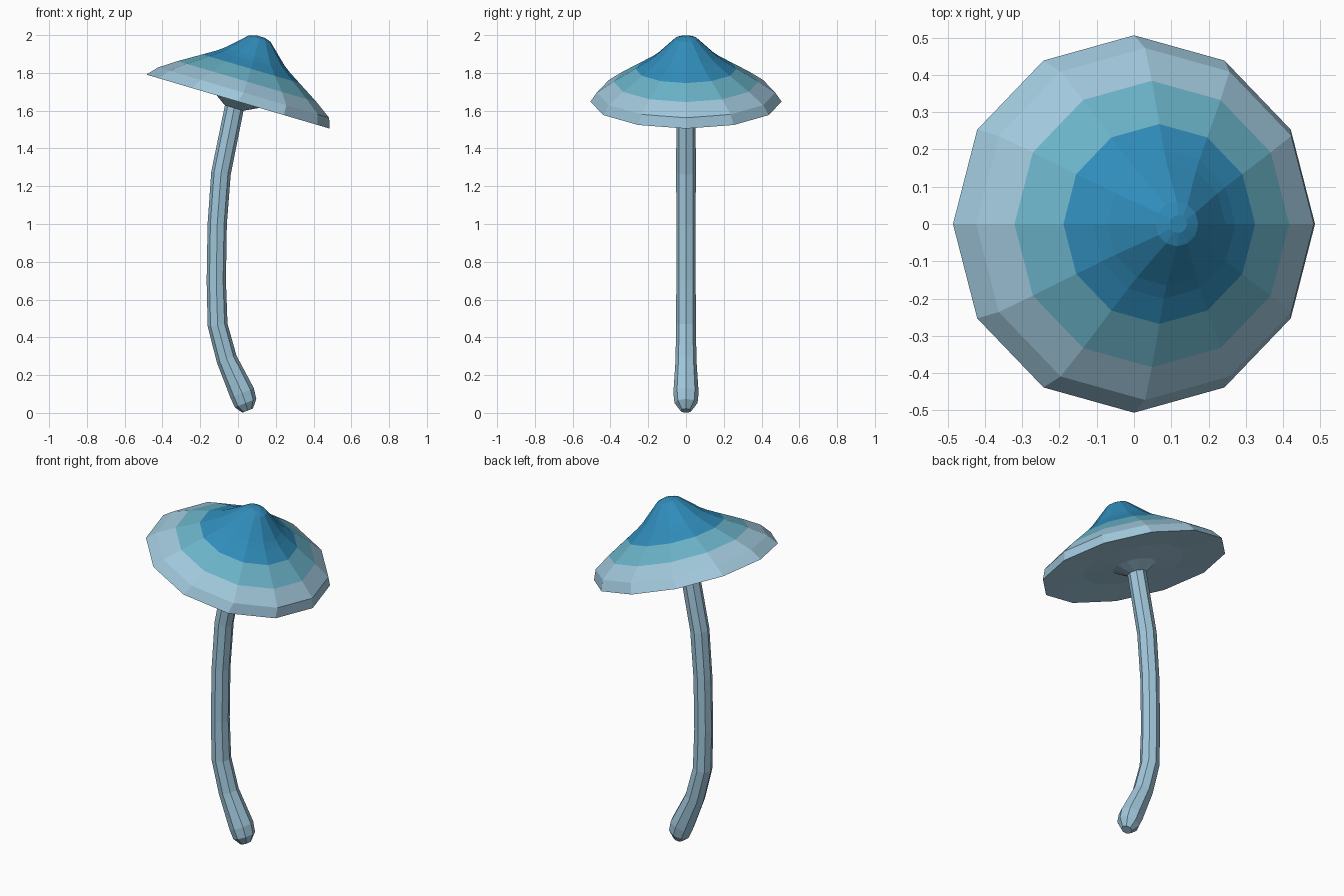
import bpy, bmesh, math
from mathutils import Vector

if "Cube" in bpy.data.objects:
    bpy.data.objects.remove(bpy.data.objects["Cube"])


def material(name, rgb):
    lin = [((c / 255 + 0.055) / 1.055) ** 2.4 for c in rgb]
    m = bpy.data.materials.new(name)
    m.diffuse_color = (*lin, 1)
    m.use_nodes = True
    m.node_tree.nodes["Principled BSDF"].inputs["Base Color"].default_value = m.diffuse_color
    return m


pale = material("pale blue", (160, 199, 219))
teal = material("teal blue", (106, 179, 200))
deep = material("deep blue", (48, 140, 186))


def loft(name, rings, sides, mats, phase=0.0):
    """rings: (centre, axis, radius, material index of the band leaving this ring)"""
    bm = bmesh.new()
    loops = []
    for centre, axis, r, _ in rings:
        side = Vector((0, 1, 0))
        across = side.cross(axis).normalized()
        loops.append([bm.verts.new(centre + r * (across * math.cos(a) + side * math.sin(a)))
                      for a in (math.tau * i / sides + phase for i in range(sides))])
    for k, (lo, hi) in enumerate(zip(loops, loops[1:])):
        for i in range(sides):
            j = (i + 1) % sides
            f = bm.faces.new((lo[i], lo[j], hi[j], hi[i]))
            f.material_index = rings[k][3]
    bm.faces.new(loops[0][::-1]).material_index = rings[0][3]
    bm.faces.new(loops[-1]).material_index = rings[-1][3]
    bmesh.ops.recalc_face_normals(bm, faces=bm.faces[:])
    me = bpy.data.meshes.new(name)
    bm.to_mesh(me)
    bm.free()
    for m in mats:
        me.materials.append(m)
    ob = bpy.data.objects.new(name, me)
    bpy.context.collection.objects.link(ob)
    return ob


# Tilted cap: (radius, height along axis, sideways shift, colour), from collar to peak
tilt = math.radians(16.4)
up = Vector((math.sin(tilt), 0, math.cos(tilt)))
across = Vector((math.cos(tilt), 0, -math.sin(tilt)))
base = Vector((0, 0, 1.648))
profile = [
    (0.052, -0.038, -0.010, 0), (0.118, 0.000, 0.000, 0), (0.28, 0.012, 0.0, 0),
    (0.506, 0.000, 0.000, 0), (0.472, 0.054, 0.015, 0),
    (0.384, 0.115, 0.016, 1), (0.268, 0.186, 0.016, 2),
    (0.200, 0.228, 0.016, 2), (0.165, 0.254, 0.016, 2),
    (0.060, 0.352, 0.016, 2), (0.024, 0.364, 0.017, 2),
]
loft("mushroom_cap", [(base + up * h + across * s, up, r, c) for r, h, s, c in profile],
     12, [pale, teal, deep])

# Curved stem with a swollen foot: (x, z, radius)
path = [(0.051, 0.012, 0.030), (0.040, 0.052, 0.061), (0.022, 0.105, 0.067),
        (-0.060, 0.285, 0.055), (-0.108, 0.465, 0.053), (-0.115, 0.70, 0.051),
        (-0.110, 1.00, 0.051), (-0.090, 1.27, 0.052), (-0.020, 1.615, 0.051),
        (0.000, 1.68, 0.050)]
pts = [Vector((x, 0, z)) for x, z, _ in path]
rings = []
for i, p in enumerate(pts):
    a = (pts[min(i + 1, len(pts) - 1)] - pts[max(i - 1, 0)]).normalized()
    if i < 2:
        a = Vector((-0.36, 0, 0.93))
    rings.append((p, a, path[i][2], 0))
loft("mushroom_stem", rings, 8, [pale])
